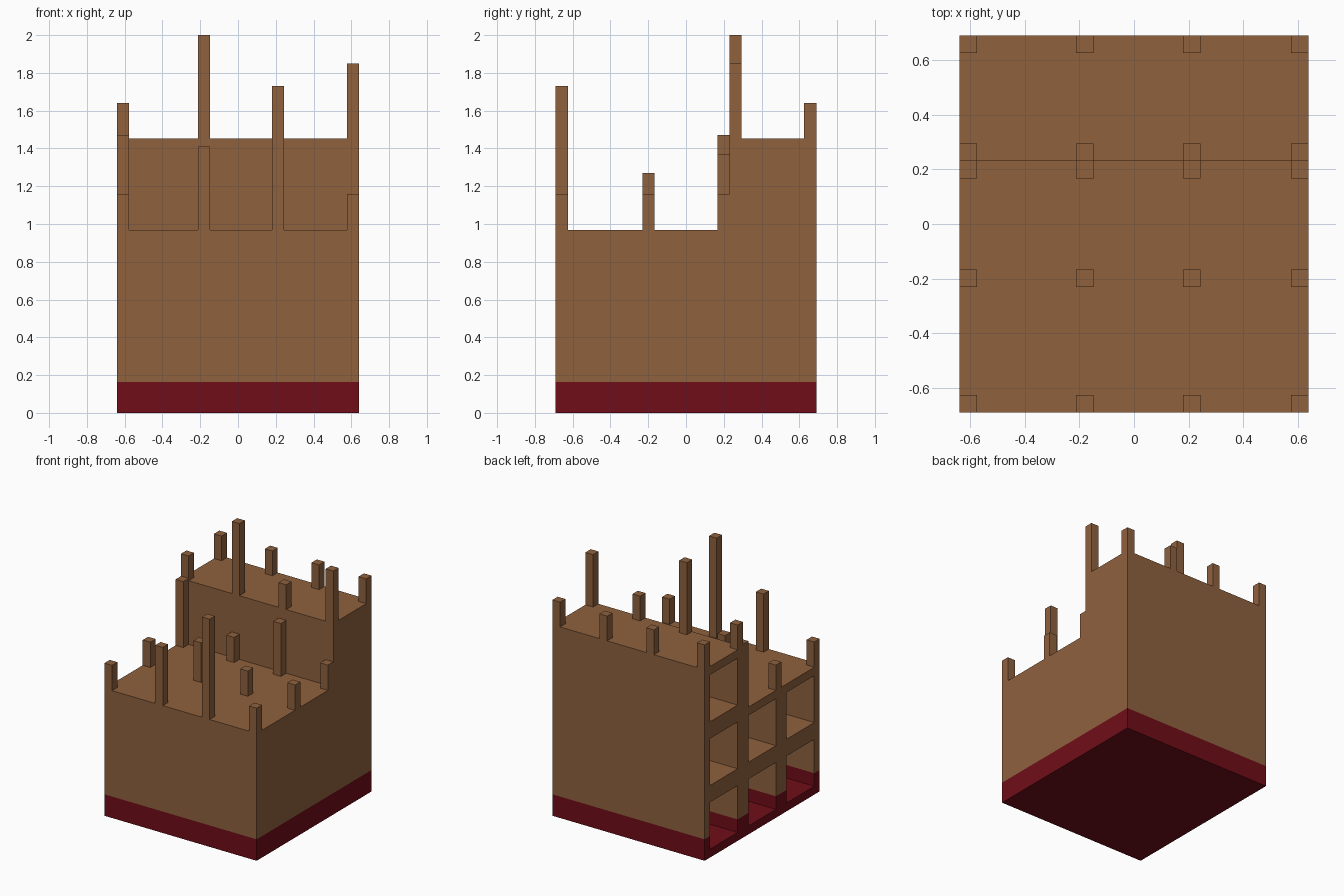
import bpy, bmesh

if "Cube" in bpy.data.objects:
    bpy.data.objects.remove(bpy.data.objects["Cube"])

X0, Y0, T = 0.64, 0.69, 0.064      # half width, half depth, wall thickness
CELL, STOREY, STEP = 0.46, 0.484, 0.23
BASE = 0.163


def material(name, rgb):
    m = bpy.data.materials.new(name)
    m.diffuse_color = (*rgb, 1)
    m.use_nodes = True
    m.node_tree.nodes["Principled BSDF"].inputs["Base Color"].default_value = m.diffuse_color
    return m


BROWN = material("brown", (0.275, 0.119, 0.048))
RED = material("dark_red", (0.162, 0.004, 0.009))


def make_object(name, bm, mat=None):
    bmesh.ops.recalc_face_normals(bm, faces=bm.faces)
    me = bpy.data.meshes.new(name)
    bm.to_mesh(me)
    bm.free()
    ob = bpy.data.objects.new(name, me)
    bpy.context.collection.objects.link(ob)
    if mat:
        me.materials.append(mat)
    return ob


def add_box(bm, lo, hi):
    vs = bmesh.ops.create_cube(bm, size=1)["verts"]
    for v in vs:
        for i in range(3):
            v.co[i] = hi[i] if v.co[i] > 0 else lo[i]


# Room cutters: open on the left side only
bm = bmesh.new()
for c in range(3):
    y = -Y0 + c * CELL
    for s in range(3 if c == 2 else 2):
        z = s * STOREY
        add_box(bm, (-0.75, y + T, z + T), (-0.277, y + CELL - T, z + STOREY - T))
rooms = make_object("room_cutters", bm)
rooms.hide_render = True
rooms.hide_viewport = True


def cut_rooms(ob):
    mod = ob.modifiers.new("rooms", "BOOLEAN")
    mod.object = rooms
    mod.operation = "DIFFERENCE"
    mod.solver = "EXACT"


# Red base course
bm = bmesh.new()
add_box(bm, (-X0, -Y0, 0), (X0, Y0, BASE))
cut_rooms(make_object("base_course", bm, RED))

# Stepped brown walls: side profile extruded across the width
bm = bmesh.new()
profile = [(-Y0, BASE), (Y0, BASE), (Y0, 3 * STOREY), (STEP, 3 * STOREY),
           (STEP, 2 * STOREY), (-Y0, 2 * STOREY)]
face = bm.faces.new([bm.verts.new((-X0, y, z)) for y, z in profile])
side = bmesh.ops.extrude_face_region(bm, geom=[face])
for v in side["geom"]:
    if isinstance(v, bmesh.types.BMVert):
        v.co.x = X0
cut_rooms(make_object("stepped_walls", bm, BROWN))

# Unfinished columns rising from both roofs: row y, roof level, top heights
COL_X = [-X0, -0.213, 0.18, X0 - T]
ROWS = [
    (-Y0, 2 * STOREY, [1.16, 1.41, 1.73, 1.16]),
    (-0.23, 2 * STOREY, [1.16, 1.27, 1.16, 1.16]),
    (STEP - T, 2 * STOREY, [1.47, 1.16, 1.37, 1.16]),
    (STEP, 3 * STOREY, [1.64, 2.0, 1.64, 1.85]),
    (Y0 - T, 3 * STOREY, [1.64, 1.64, 1.64, 1.64]),
]
for r, (y, roof, tops) in enumerate(ROWS, 1):
    for c, (x, top) in enumerate(zip(COL_X, tops), 1):
        bm = bmesh.new()
        add_box(bm, (x, y, roof), (x + T, y + T, top))
        make_object(f"column_row{r}_{c}", bm, BROWN)
